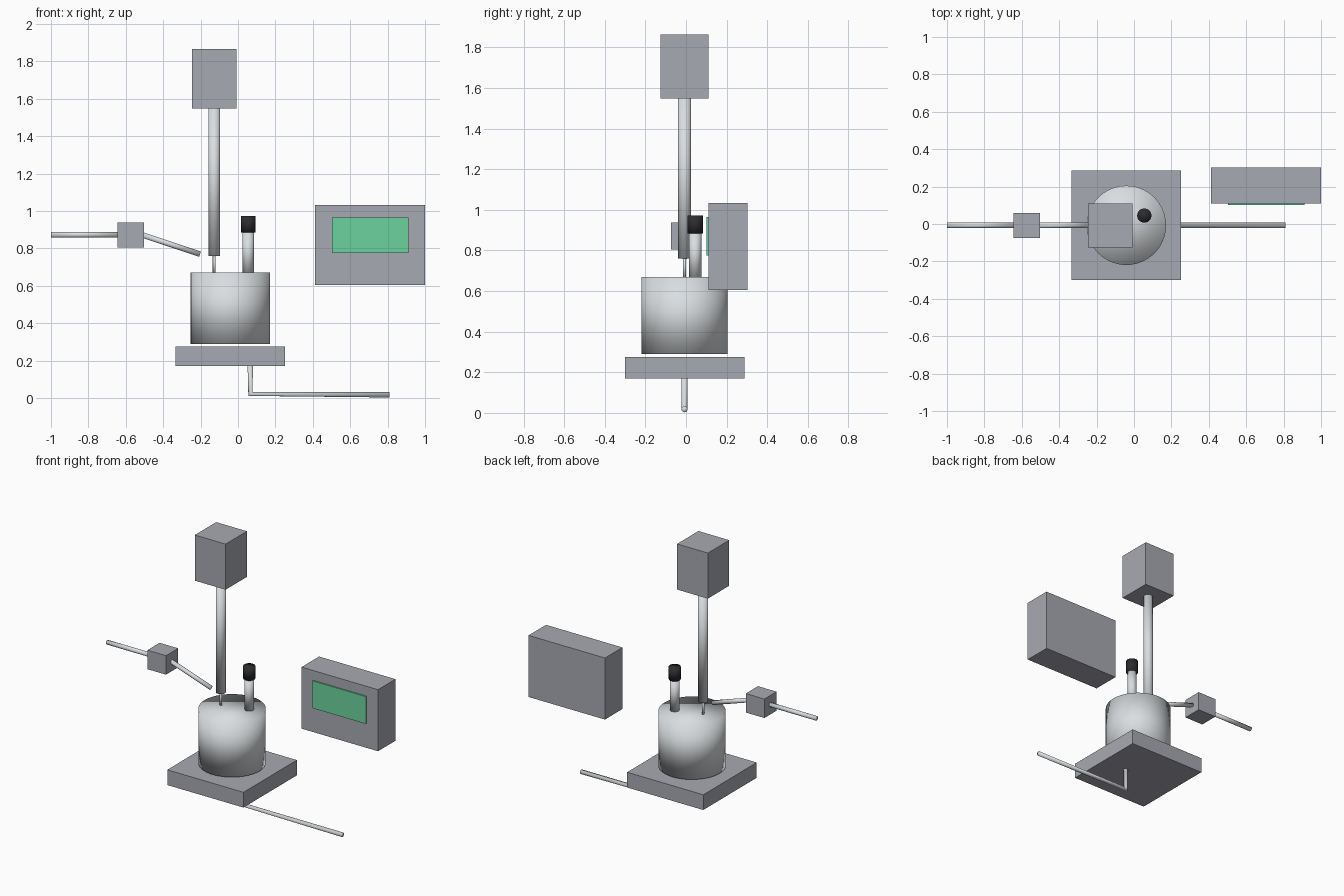
import bpy, bmesh, math
from mathutils import Vector

if "Cube" in bpy.data.objects:
    bpy.data.objects.remove(bpy.data.objects["Cube"])


def material(name, rgb):
    m = bpy.data.materials.new(name)
    m.diffuse_color = (*rgb, 1)
    m.use_nodes = True
    m.node_tree.nodes["Principled BSDF"].inputs["Base Color"].default_value = m.diffuse_color
    return m


GREY = material("grey housing", (0.39, 0.40, 0.445))
STEEL = material("light steel", (0.70, 0.73, 0.75))
GREEN = material("green display", (0.15, 0.65, 0.34))
BLACK = material("black rubber", (0.025, 0.025, 0.029))


def finish(name, bm, mat, smooth):
    bmesh.ops.recalc_face_normals(bm, faces=bm.faces)
    me = bpy.data.meshes.new(name)
    bm.to_mesh(me)
    bm.free()
    me.materials.append(mat)
    for p in me.polygons:
        p.use_smooth = smooth
    ob = bpy.data.objects.new(name, me)
    bpy.context.collection.objects.link(ob)
    return ob


def box(name, lo, hi, mat=GREY):
    bm = bmesh.new()
    bmesh.ops.create_cube(bm, size=1)
    for v in bm.verts:
        v.co = [a + (b - a) * (c + 0.5) for a, b, c in zip(lo, hi, v.co)]
    return finish(name, bm, mat, False)


def tube(name, path, radius, mat=STEEL, sides=32):
    """Capped round tube along a path in the XZ plane or along z."""
    pts = [Vector(p) for p in path]
    bm = bmesh.new()
    rings = []
    for i, p in enumerate(pts):
        d = Vector()
        if i > 0:
            d += (p - pts[i - 1]).normalized()
        if i < len(pts) - 1:
            d += (pts[i + 1] - p).normalized()
        d.normalize()
        u = Vector((0, 1, 0))
        w = d.cross(u)
        angles = [2 * math.pi * k / sides for k in range(sides)]
        rings.append([bm.verts.new(p + radius * (u * math.cos(a) + w * math.sin(a))) for a in angles])
    for a, b in zip(rings, rings[1:]):
        for k in range(sides):
            n = (k + 1) % sides
            bm.faces.new((a[k], a[n], b[n], b[k]))
    bm.faces.new(rings[0])
    bm.faces.new(rings[-1])
    return finish(name, bm, mat, True)


Y = -0.007  # shared centre line of the rig

# Heating base and vessel
box("base_plate", (-0.334, -0.30, 0.17), (0.252, 0.287, 0.276))
tube("vessel", [(-0.041, Y, 0.29), (-0.041, Y, 0.67)], 0.212, sides=64)

# Stirrer: motor, column and thin shaft
box("stirrer_motor", (-0.245, -0.125, 1.548), (-0.008, 0.11, 1.865))
tube("stirrer_column", [(-0.127, Y, 0.76), (-0.127, Y, 1.56)], 0.032)
tube("stirrer_shaft", [(-0.127, Y, 0.665), (-0.127, Y, 0.77)], 0.008, sides=16)

# Probe with black cap
tube("probe_body", [(0.055, 0.045, 0.665), (0.055, 0.045, 0.89)], 0.031)
tube("probe_cap", [(0.055, 0.045, 0.884), (0.055, 0.045, 0.972)], 0.038, BLACK)

# Feed line: inlet pipe, pump block and sloping outlet
tube("feed_inlet", [(-1.0, Y, 0.873), (-0.64, Y, 0.873)], 0.015)
box("feed_pump", (-0.645, Y - 0.067, 0.806), (-0.502, Y + 0.067, 0.938))
tube("feed_outlet", [(-0.52, Y, 0.875), (-0.203, Y, 0.769)], 0.015)

# Drain pipe bending out from under the base
tube("drain_pipe", [(0.066, Y, 0.18), (0.066, Y, 0.022), (0.81, Y, 0.018)], 0.015)

# Control unit with green display
box("control_unit", (0.412, 0.11, 0.605), (1.0, 0.302, 1.033))
box("control_display", (0.503, 0.101, 0.775), (0.912, 0.1105, 0.965), GREEN)
